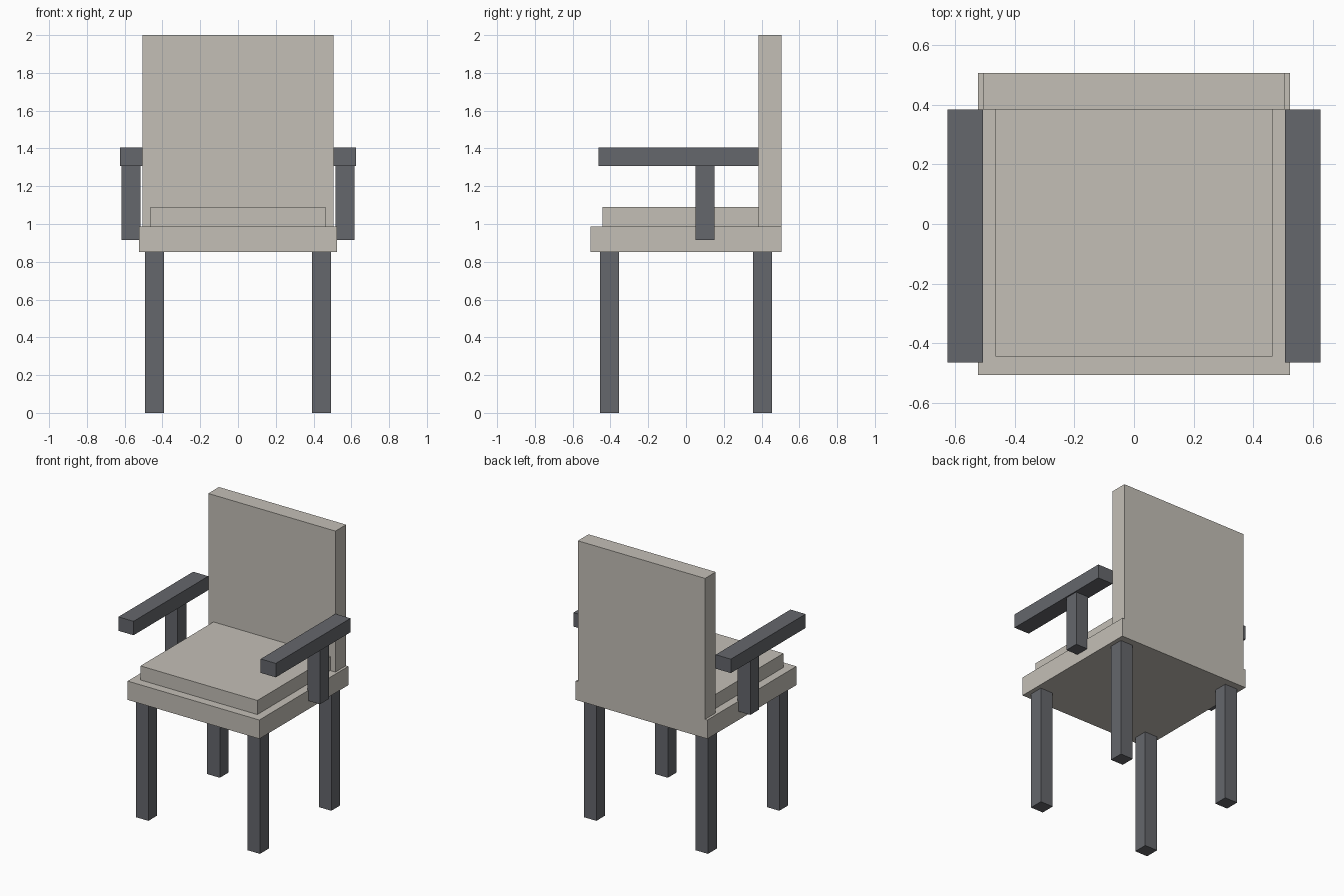
import bpy
import bmesh
from mathutils import Vector

if "Cube" in bpy.data.objects:
    bpy.data.objects.remove(bpy.data.objects["Cube"])


def material(name, color):
    mat = bpy.data.materials.new(name)
    mat.diffuse_color = color
    mat.use_nodes = True
    mat.node_tree.nodes["Principled BSDF"].inputs["Base Color"].default_value = mat.diffuse_color
    return mat


fabric = material("fabric", (0.55, 0.52, 0.47, 1))
frame = material("frame", (0.13, 0.135, 0.15, 1))


def box(name, lo, hi, mat):
    """Axis-aligned box between two opposite corners."""
    lo, hi = Vector(map(min, lo, hi)), Vector(map(max, lo, hi))
    bm = bmesh.new()
    bmesh.ops.create_cube(bm, size=1)
    bmesh.ops.scale(bm, vec=hi - lo, verts=bm.verts)
    mesh = bpy.data.meshes.new(name)
    bm.to_mesh(mesh)
    bm.free()
    mesh.materials.append(mat)
    obj = bpy.data.objects.new(name, mesh)
    obj.location = (lo + hi) / 2
    bpy.context.collection.objects.link(obj)
    return obj


SEAT_BOTTOM, SEAT_TOP = 0.853, 0.988
BACK_FRONT, DEPTH = 0.384, 0.505
ARM_BOTTOM = 1.306

# Upholstered seat, cushion and backrest
box("seat", (-0.523, -DEPTH, SEAT_BOTTOM), (0.523, DEPTH, SEAT_TOP), fabric)
box("cushion", (-0.464, -0.443, SEAT_TOP), (0.464, BACK_FRONT, 1.089), fabric)
box("backrest", (-0.505, BACK_FRONT, SEAT_TOP), (0.505, DEPTH, 2.0), fabric)

for side, s in (("left", -1), ("right", 1)):
    # Armrest and its support post
    box(f"{side}_armrest", (s * 0.505, -0.464, ARM_BOTTOM),
        (s * 0.625, BACK_FRONT, 1.406), frame)
    box(f"{side}_arm_post", (s * 0.516, 0.05, 0.914),
        (s * 0.616, 0.15, ARM_BOTTOM), frame)
    # Legs
    for end, e in (("front", -1), ("back", 1)):
        box(f"{end}_{side}_leg", (s * 0.393, e * 0.355, 0),
            (s * 0.493, e * 0.455, SEAT_BOTTOM), frame)
